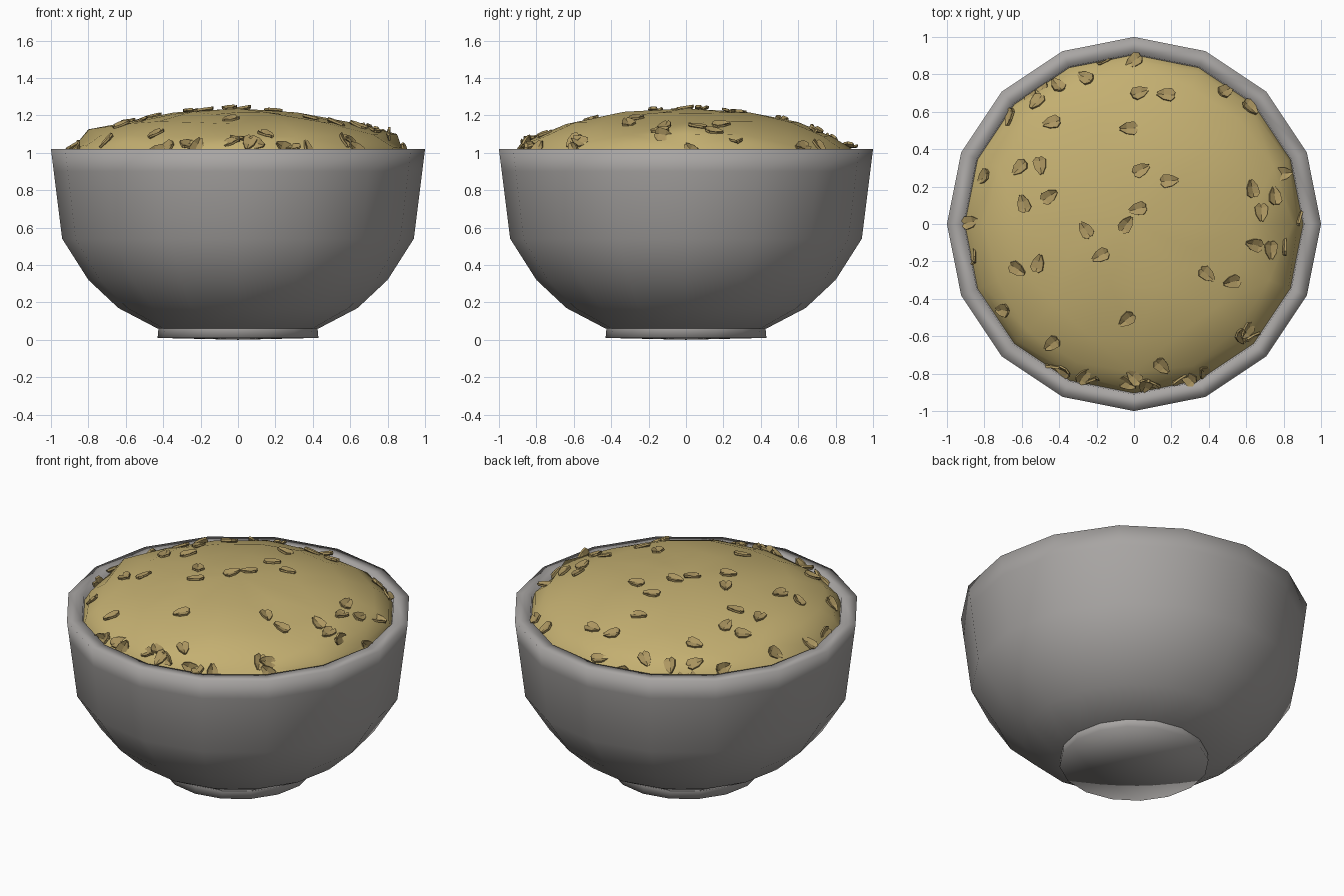
import bpy, bmesh, math, random
from mathutils import Vector, Matrix
from mathutils.bvhtree import BVHTree

if "Cube" in bpy.data.objects:
    bpy.data.objects.remove(bpy.data.objects["Cube"])

random.seed(4)
SIDES = 16


def material(name, color):
    m = bpy.data.materials.new(name)
    m.diffuse_color = color
    m.use_nodes = True
    m.node_tree.nodes["Principled BSDF"].inputs["Base Color"].default_value = m.diffuse_color
    return m


def finish(name, bm, mat, smooth=True):
    bmesh.ops.recalc_face_normals(bm, faces=bm.faces)
    me = bpy.data.meshes.new(name)
    bm.to_mesh(me)
    bm.free()
    for p in me.polygons:
        p.use_smooth = smooth
    ob = bpy.data.objects.new(name, me)
    bpy.context.collection.objects.link(ob)
    me.materials.append(mat)
    return ob


def lathe(profile, wobble=0.0, bumps=()):
    """Spin (radius, z) points; radius 0 makes a pole; bumps = {(ring, side): (r, z)}."""
    bm = bmesh.new()
    bumps = dict(bumps)
    rings = []
    for i, (r, z) in enumerate(profile):
        if r == 0:
            rings.append([bm.verts.new((0, 0, z))] * SIDES)
            continue
        ring = []
        w = wobble if r < 0.88 else 0
        for k in range(SIDES):
            a = 2 * math.pi * k / SIDES
            rr, zz = bumps.get((i, k), (r + random.uniform(-w, w),
                                        z + random.uniform(-w, w) * 0.35))
            ring.append(bm.verts.new((rr * math.cos(a), rr * math.sin(a), zz)))
        rings.append(ring)
    for lo, hi in zip(rings, rings[1:]):
        for k in range(SIDES):
            n = (k + 1) % SIDES
            loop = list(dict.fromkeys((lo[k], lo[n], hi[n], hi[k])))
            bm.faces.new(loop)
    return bm


# Bowl: outer wall, rim, inner wall; separate foot
stoneware = material("stoneware", (0.39, 0.375, 0.365, 1))
finish("bowl", lathe([(0, 0.06), (0.43, 0.06), (0.64, 0.17), (0.80, 0.32), (0.94, 0.54),
                      (0.985, 0.90), (1.0, 1.02), (0.91, 1.02), (0.89, 0.90), (0.85, 0.56),
                      (0.72, 0.36), (0.40, 0.15), (0, 0.12)]), stoneware)
finish("bowl_foot", lathe([(0, 0), (0.43, 0.01), (0.425, 0.065)]), stoneware)

# Porridge mound with two small peaks at the sides
porridge = material("porridge", (0.55, 0.43, 0.165, 1))
bm = lathe([(0.905, 0.985), (0.875, 1.035), (0.80, 1.09), (0.62, 1.16), (0.35, 1.212), (0, 1.237)],
           0.022, {(2, 0): (0.85, 1.10), (2, 8): (0.80, 1.125)})
bmesh.ops.triangulate(bm, faces=bm.faces)
surface = BVHTree.FromBMesh(bm)
mound = finish("porridge_mound", bm, porridge)

# Oat flakes: top-view positions on the mound
SPOTS = [
    (0, .87), (-.15, .87), (.18, .87), (.03, .70), (.17, .69), (-.03, .51), (.04, .29),
    (.19, .23), (.02, .08), (-.04, 0), (-.26, -.03), (-.18, -.17), (-.04, -.51),
    (.39, -.27), (.52, -.31), (.64, -.11), (.73, -.14), (.80, -.12), (.68, .06),
    (.63, .19), (.75, .15), (.80, .27), (.49, .71), (.62, .62), (-.61, .30), (-.50, .31),
    (-.59, .11), (-.45, .15), (-.62, -.24), (-.51, -.21), (-.44, .54), (-.66, .57),
    (-.55, .69), (-.52, .65), (-.49, .73), (-.41, .74), (-.26, .78), (-.86, .23),
    (-.80, .25), (-.87, .01), (-.85, -.17), (.88, .03), (-.70, -.46), (-.44, -.64),
    (-.38, -.78), (-.43, -.76), (-.27, -.81), (-.22, -.83), (-.03, -.85), (0, -.82),
    (.06, -.86), (.10, -.85), (.15, -.76), (.24, -.83), (.29, -.82), (.37, -.79),
    (.60, -.57), (.63, -.60), (.57, -.60)]
OUTLINE = [(-.048, .008), (-.012, .030), (.030, .036), (.050, .015)]


def add_flake(bm, mat):
    """Thin two-lobed oval with a lengthwise crease."""
    layers = []
    for z in (-.006, .006):
        left = [bm.verts.new(mat @ Vector((x, y, z))) for x, y in OUTLINE]
        mid = [bm.verts.new(mat @ Vector((x * .9, 0, z - .010))) for x, y in OUTLINE]
        right = [bm.verts.new(mat @ Vector((x, -y, z))) for x, y in OUTLINE]
        for a, b in ((left, mid), (mid, right)):
            for i in range(3):
                bm.faces.new((a[i], a[i + 1], b[i + 1], b[i]))
        layers.append(left + [mid[-1]] + right[::-1] + [mid[0]])
    lo, hi = layers
    for i in range(len(lo)):
        j = (i + 1) % len(lo)
        bm.faces.new((lo[i], lo[j], hi[j], hi[i]))


bm = bmesh.new()
for x, y in SPOTS:
    hit, normal, _, _ = surface.ray_cast(Vector((x, y, 3)), Vector((0, 0, -1)))
    if hit is None:
        continue
    if normal.z < 0:
        normal = -normal
    tilt = 0.5 if math.hypot(x, y) > 0.78 else 0.15
    normal = (normal + Vector([random.uniform(-tilt, tilt) for _ in range(3)])).normalized()
    rot = normal.to_track_quat('Z', 'Y').to_matrix().to_4x4()
    spin = Matrix.Rotation(random.uniform(0, 2 * math.pi), 4, 'Z')
    add_flake(bm, Matrix.Translation(hit + normal * .010) @ rot @ spin)
finish("oat_flakes", bm, material("oats", (0.42, 0.31, 0.12, 1)), smooth=False)
